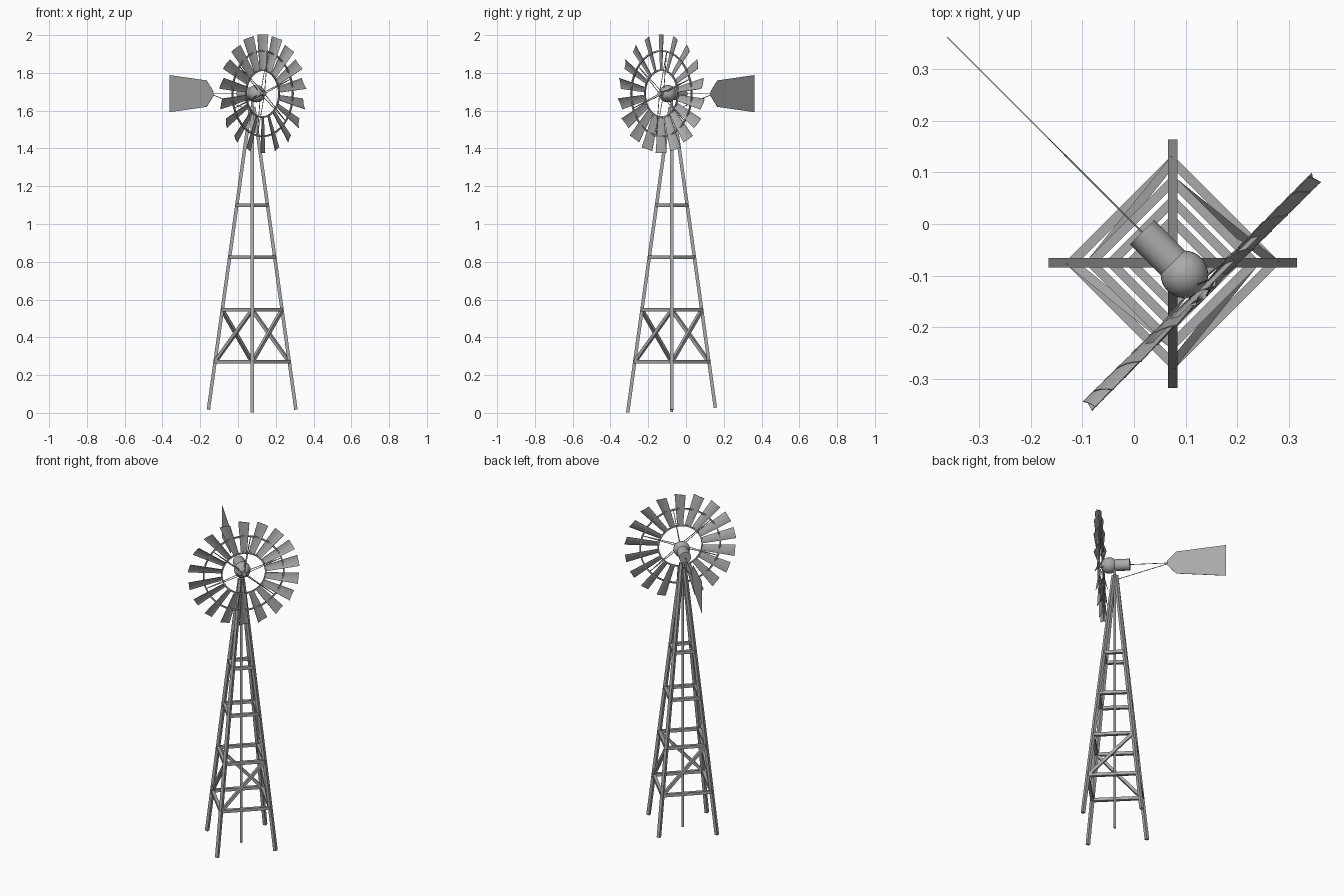
import bpy, bmesh
from math import sin, cos, pi, radians
from mathutils import Vector, Matrix

if "Cube" in bpy.data.objects:
    bpy.data.objects.remove(bpy.data.objects["Cube"])

AX = Vector((0.075, -0.075, 0))                       # tower axis
HEAD = Matrix.Translation((0, 0, 1.69)) @ Matrix.Rotation(radians(45), 4, 'Z')
WHEEL_Y = -0.184                                      # wheel plane in head space

STEEL = bpy.data.materials.new("dark_steel")
STEEL.diffuse_color = (0.4, 0.4, 0.4, 1)
STEEL.use_nodes = True
STEEL.node_tree.nodes["Principled BSDF"].inputs["Base Color"].default_value = STEEL.diffuse_color


def finish(name, bm, mat=None, smooth=False):
    bmesh.ops.recalc_face_normals(bm, faces=bm.faces)
    me = bpy.data.meshes.new(name)
    bm.to_mesh(me)
    bm.free()
    me.materials.append(STEEL)
    ob = bpy.data.objects.new(name, me)
    bpy.context.collection.objects.link(ob)
    if mat:
        ob.matrix_world = mat
    if smooth:
        bpy.ops.object.select_all(action='DESELECT')
        ob.select_set(True)
        bpy.context.view_layer.objects.active = ob
        bpy.ops.object.shade_smooth_by_angle(angle=radians(40))
    return ob


def span(a, b):
    a, b = Vector(a), Vector(b)
    d = b - a
    return Matrix.Translation((a + b) / 2) @ d.to_track_quat('Z', 'Y').to_matrix().to_4x4(), d.length


def bar(bm, a, b, w):
    m, l = span(a, b)
    bmesh.ops.create_cube(bm, size=1, matrix=m @ Matrix.Diagonal((w, w, l, 1)))


def rod(bm, a, b, r, n=8):
    m, l = span(a, b)
    bmesh.ops.create_cone(bm, cap_ends=True, segments=n, radius1=r, radius2=r, depth=l, matrix=m)


def lathe(bm, profile, n=24, closed=False):
    # profile of (radius, y) turned about the head's y axis
    vs = [bm.verts.new((r, y, 0)) for r, y in profile]
    es = [bm.edges.new(p) for p in zip(vs, vs[1:] + (vs[:1] if closed else []))]
    bmesh.ops.spin(bm, geom=vs + es, cent=(0, 0, 0), axis=(0, 1, 0), angle=2 * pi, steps=n)
    bmesh.ops.remove_doubles(bm, verts=bm.verts, dist=1e-5)


def leg_point(i, z):
    a = i * pi / 2
    return AX + Vector((cos(a), sin(a), 0)) * (0.234 - 0.139 * z) + Vector((0, 0, z))


# four splayed tower legs
for i, (name, z0) in enumerate(zip(("right", "back", "left", "front"), (0.017, 0.027, 0.017, 0.002))):
    bm = bmesh.new()
    bar(bm, leg_point(i, z0), leg_point(i, 1.62), 0.018)
    finish("tower_leg_" + name, bm)

# horizontal girts
for k, z in enumerate((0.27, 0.545, 0.825, 1.10)):
    bm = bmesh.new()
    for i in range(4):
        bar(bm, leg_point(i, z), leg_point(i + 1, z), 0.018)
    finish(f"tower_girt_{k}", bm)

# one diagonal brace on each side of the second bay
bm = bmesh.new()
for i in range(4):
    bar(bm, leg_point(i, 0.27), leg_point(i + 1, 0.545), 0.017)
finish("tower_diagonal_braces", bm)

# pump rod down the middle
bm = bmesh.new()
rod(bm, AX + Vector((0, 0, 0.005)), AX + Vector((0, 0, 1.68)), 0.007, 12)
finish("pump_rod", bm, smooth=True)

# gearbox: rear drum and rounded front housing
bm = bmesh.new()
lathe(bm, [(0, -0.022), (0.033, -0.022), (0.033, -0.11), (0, -0.11)])
finish("gearbox_drum", bm, HEAD, True)
bm = bmesh.new()
dome = [(0.046 * cos(a), -0.138 - 0.046 * sin(a)) for a in [j * pi / 16 for j in range(-5, 8)]]
lathe(bm, [(0, -0.1)] + dome + [(0, -0.184)])
finish("gearbox_dome", bm, HEAD, True)

# hub
bm = bmesh.new()
rod(bm, (0, -0.15, 0), (0, -0.2, 0), 0.013, 16)
finish("wheel_hub", bm, HEAD, True)

# wheel rings
for name, r in (("inner", 0.124), ("outer", 0.226)):
    bm = bmesh.new()
    h = 0.004
    lathe(bm, [(r - h, WHEEL_Y - h), (r + h, WHEEL_Y - h), (r + h, WHEEL_Y + h), (r - h, WHEEL_Y + h)], 40, True)
    finish(f"wheel_ring_{name}", bm, HEAD, True)

# spokes in pairs from both ends of the hub
bm = bmesh.new()
for i in range(6):
    a = i * pi / 3 + radians(20)
    for y in (-0.198, -0.169):
        rod(bm, (0.01 * cos(a), y, 0.01 * sin(a)), (0.226 * cos(a), WHEEL_Y, 0.226 * sin(a)), 0.002, 6)
finish("wheel_spokes", bm, HEAD)

# eighteen pitched, cupped sails
bm = bmesh.new()
for i in range(18):
    rot = Matrix.Rotation(i * pi / 9, 3, 'Y')
    rows = []
    for r, w, a in ((0.128, 0.031, 0.016), (0.313, 0.058, 0.024)):
        rows.append([bm.verts.new(rot @ Vector((u * w / 2, WHEEL_Y - u * a / 2 + 0.004 * (0.5 - u * u), r)))
                     for u in (-1, -0.5, 0, 0.5, 1)])
    for j in range(4):
        bm.faces.new((rows[0][j], rows[0][j + 1], rows[1][j + 1], rows[1][j]))
sails = finish("wheel_sails", bm, HEAD)
sol = sails.modifiers.new("thickness", 'SOLIDIFY')
sol.thickness = 0.002
sol.offset = 0

# tail vane
bm = bmesh.new()
side = [(0.184, 0.012), (0.235, 0.07), (0.512, 0.098)]
outline = side + [(y, -z) for y, z in reversed(side)]
bm.faces.new([bm.verts.new((0, y, z)) for y, z in outline])
vane = finish("tail_vane", bm, HEAD)
sol = vane.modifiers.new("thickness", 'SOLIDIFY')
sol.thickness = 0.002
sol.offset = 0

# tail boom and lower stay
bm = bmesh.new()
rod(bm, (0, -0.03, 0), (0, 0.19, 0), 0.002)
rod(bm, (0, -0.09, -0.09), (0, 0.19, -0.005), 0.002)
finish("tail_rods", bm, HEAD)
